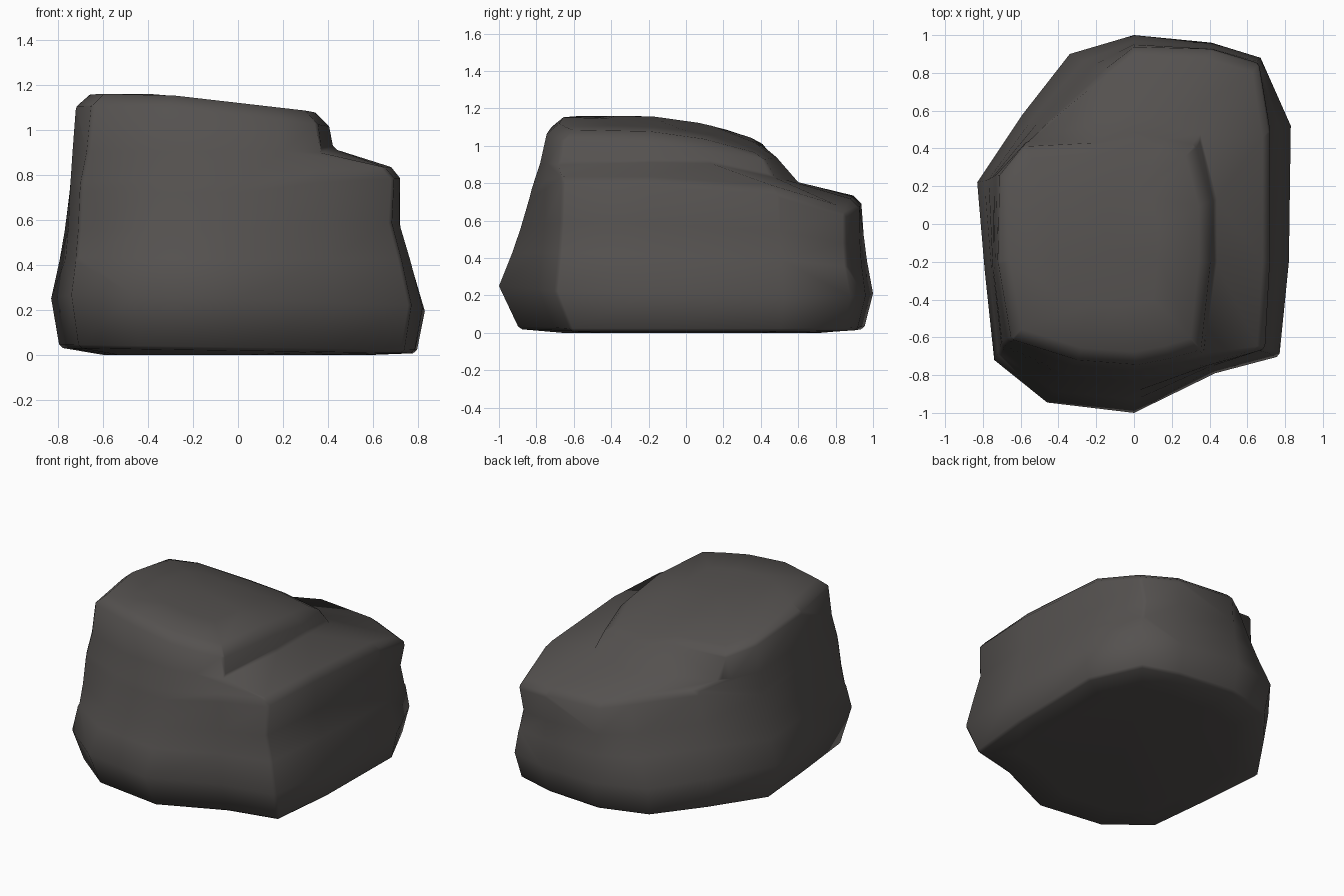
import bpy, bmesh, math
from mathutils import Vector

if "Cube" in bpy.data.objects:
    bpy.data.objects.remove(bpy.data.objects["Cube"])

# Outlines run counterclockwise from the right side
# Widest outline of the stone (x, y)
wide_xy = [(.82, -.2), (.83, .52), (.67, .88), (.41, .96), (0, 1), (-.34, .9), (-.59, .58),
           (-.83, .22), (-.79, -.25), (-.74, -.72), (-.46, -.945), (0, -1), (.43, -.79), (.77, -.7)]
# Outer rim of the low shelf; plain wall on the left and front (x, y, z)
shelf_xyz = [(.715, -.2, .81), (.715, .5, .76), (.665, .85, .65), (.41, .925, .69), (0, .935, .71),
             (-.14, .82, .73), (-.46, .53, .77), (-.745, .25, .74), (-.745, -.25, .74),
             (-.7, -.64, .74), (-.36, -.8, .74), (.02, -.83, .74), (.38, -.75, .79), (.69, -.66, .81)]
# Foot of the step (x, y)
foot_xy = [(.425, -.2), (.425, .12), (.35, .46), (.19, .53), (0, .6), (-.22, .53), (-.57, .435),
           (-.73, .26), (-.735, -.22), (-.67, -.62), (-.33, -.75), (.02, -.78), (.2, -.74), (.37, -.68)]
# Rim of the high plateau (x, y)
top_xy = [(.405, -.2), (.405, .12), (.325, .42), (.17, .45), (0, .485), (-.2, .43), (-.59, .41),
          (-.71, .26), (-.72, -.2), (-.65, -.61), (-.3, -.72), (.02, -.745), (.2, -.71), (.355, -.665)]


def top_height(x, y):
    return 1.16 - .115 * max(0, x + .35) - .28 * max(0, y + .3) ** 2


def rim_drop(y):
    return .055 if y < .15 else .01


wide = [Vector((x, y, .23 - .03 * x - .02 * y)) for x, y in wide_xy]
shelf = [Vector(p) for p in shelf_xyz]
foot = [Vector((x, y, .905 - .2 * max(0, y - .1) + .01 * (x > .4))) for x, y in foot_xy]
plateau = [Vector((x, y, top_height(x, y) - rim_drop(y))) for x, y in top_xy]


def base_ring(scale, z, tilt):
    return [Vector((p.x * scale, p.y * scale * .965 + .03, max(0, z - tilt * p.x))) for p in wide]


def blend(a, b, t, pinch=0.0):
    """Ring between two others, with the right side drawn in."""
    out = [p.lerp(q, t) for p, q in zip(a, b)]
    return [p - Vector((pinch * (p.x > .5) + .01 * p.x, .01 * p.y, 0)) for p in out]


def inset(t):
    c = Vector((-.15, -.13, 0))
    flat = [p.lerp(c, t) for p in plateau]
    return [Vector((p.x, p.y, top_height(p.x, p.y))) for p in flat]


rings = [
    base_ring(.72, 0, 0),
    base_ring(.955, .02, .015),
    wide,
    blend(wide, shelf, .35, .01),
    blend(wide, shelf, .62, .03),
    [p.lerp(q, .96) for p, q in zip(wide, shelf)],
    [p.lerp(q, .12) + Vector((0, 0, .012)) for p, q in zip(shelf, foot)],
    foot,
    plateau,
    inset(.11),
    inset(.5),
]

# Loft the rings into one closed stone
bm = bmesh.new()
loops = [[bm.verts.new(p) for p in r] for r in rings]
n = len(wide)
for lo, hi in zip(loops, loops[1:]):
    for i in range(n):
        j = (i + 1) % n
        bm.faces.new((lo[i], lo[j], hi[j], hi[i]))
bm.faces.new(loops[0][::-1])
crown = bm.verts.new((-.15, -.13, top_height(-.15, -.13)))
for i in range(n):
    bm.faces.new((loops[-1][i], loops[-1][(i + 1) % n], crown))
bmesh.ops.recalc_face_normals(bm, faces=bm.faces)

# Soften the sharp corners of the stone
sharp = [e for e in bm.edges if e.calc_face_angle(0) > math.radians(50)]
bmesh.ops.bevel(bm, geom=sharp, offset=.015, segments=1, profile=.5,
                affect='EDGES', clamp_overlap=True)
mesh = bpy.data.meshes.new("rock")
bm.to_mesh(mesh)
bm.free()

rock = bpy.data.objects.new("rock", mesh)
bpy.context.collection.objects.link(rock)
stone = bpy.data.materials.new("dark grey stone")
stone.diffuse_color = (.09, .083, .079, 1)
stone.use_nodes = True
stone.node_tree.nodes["Principled BSDF"].inputs["Base Color"].default_value = stone.diffuse_color
mesh.materials.append(stone)

# Smooth stone surface
bpy.context.view_layer.objects.active = rock
rock.select_set(True)
bpy.ops.object.shade_smooth_by_angle(angle=math.radians(65))
